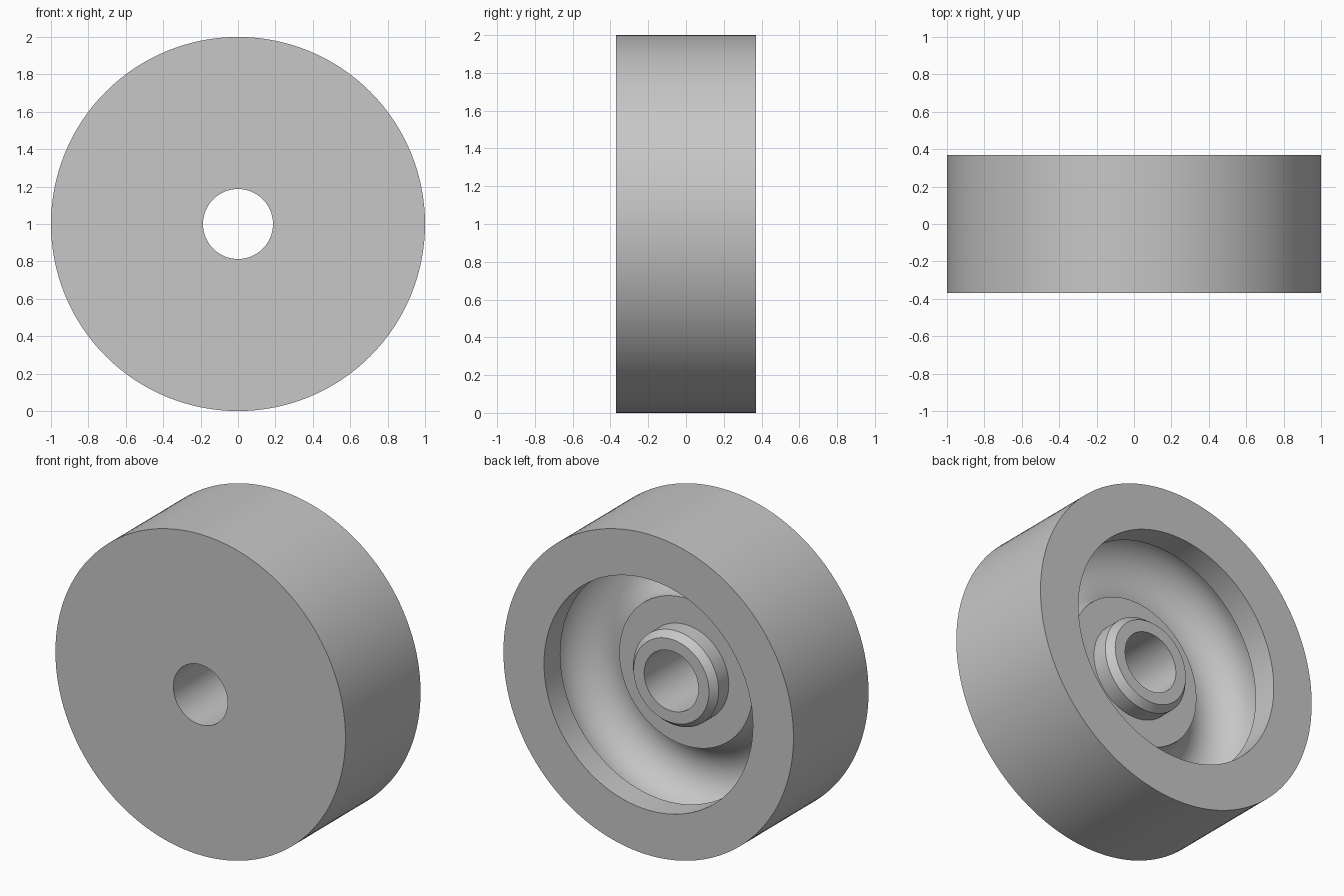
import bpy, bmesh, math
from mathutils import Vector

cube = bpy.data.objects.get("Cube")
if cube:
    bpy.data.objects.remove(cube, do_unlink=True)

# Main dimensions
HALF_WIDTH = 0.37
BORE, HUB, PLATE, LIP, TREAD = 0.187, 0.295, 0.46, 0.72, 1.0
GROOVE = 0.215                      # radius of the round channel
GROOVE_CENTRE = PLATE + GROOVE
SEGMENTS = 128

# Plain grey material
grey = bpy.data.materials.new("plain_grey")
grey.use_nodes = True
colour = (0.57, 0.57, 0.57, 1)
grey.diffuse_color = colour
bsdf = grey.node_tree.nodes["Principled BSDF"]
bsdf.inputs["Base Color"].default_value = colour
bsdf.inputs["Roughness"].default_value = 0.6


def channel_arc(steps=32):
    """Round channel running from the hub plate, under the floor, to the lip."""
    end = 2 * math.pi + math.acos((LIP - GROOVE_CENTRE) / GROOVE)
    for i in range(steps + 1):
        a = math.pi + (end - math.pi) * i / steps
        yield GROOVE_CENTRE + GROOVE * math.cos(a), GROOVE * math.sin(a)


# Closed cross-section as (radius, y): bore, chamfered hub, plate, channel, rim
profile = [(BORE, -HALF_WIDTH), (BORE, 0.145), (0.26, 0.145), (HUB, 0.10), (HUB, 0)]
profile += list(channel_arc())
profile += [(LIP, HALF_WIDTH), (TREAD, HALF_WIDTH), (TREAD, -HALF_WIDTH)]

# Revolve the section about the axle
bm = bmesh.new()
verts = [bm.verts.new((r, y, 0)) for r, y in profile]
edges = [bm.edges.new((v, verts[(i + 1) % len(verts)])) for i, v in enumerate(verts)]
bmesh.ops.spin(bm, geom=verts + edges, cent=(0, 0, 0), axis=(0, 1, 0),
               angle=math.tau, steps=SEGMENTS, use_merge=False)
bmesh.ops.remove_doubles(bm, verts=bm.verts, dist=0.0002)
bmesh.ops.recalc_face_normals(bm, faces=bm.faces)
bmesh.ops.translate(bm, verts=bm.verts, vec=Vector((0, 0, TREAD)))

mesh = bpy.data.meshes.new("wheel")
bm.to_mesh(mesh)
bm.free()
mesh.materials.append(grey)
wheel = bpy.data.objects.new("wheel", mesh)
bpy.context.collection.objects.link(wheel)

# Smooth curved surfaces, keep the rims crisp
bpy.ops.object.select_all(action="DESELECT")
wheel.select_set(True)
bpy.context.view_layer.objects.active = wheel
bpy.ops.object.shade_smooth_by_angle(angle=math.radians(30))
